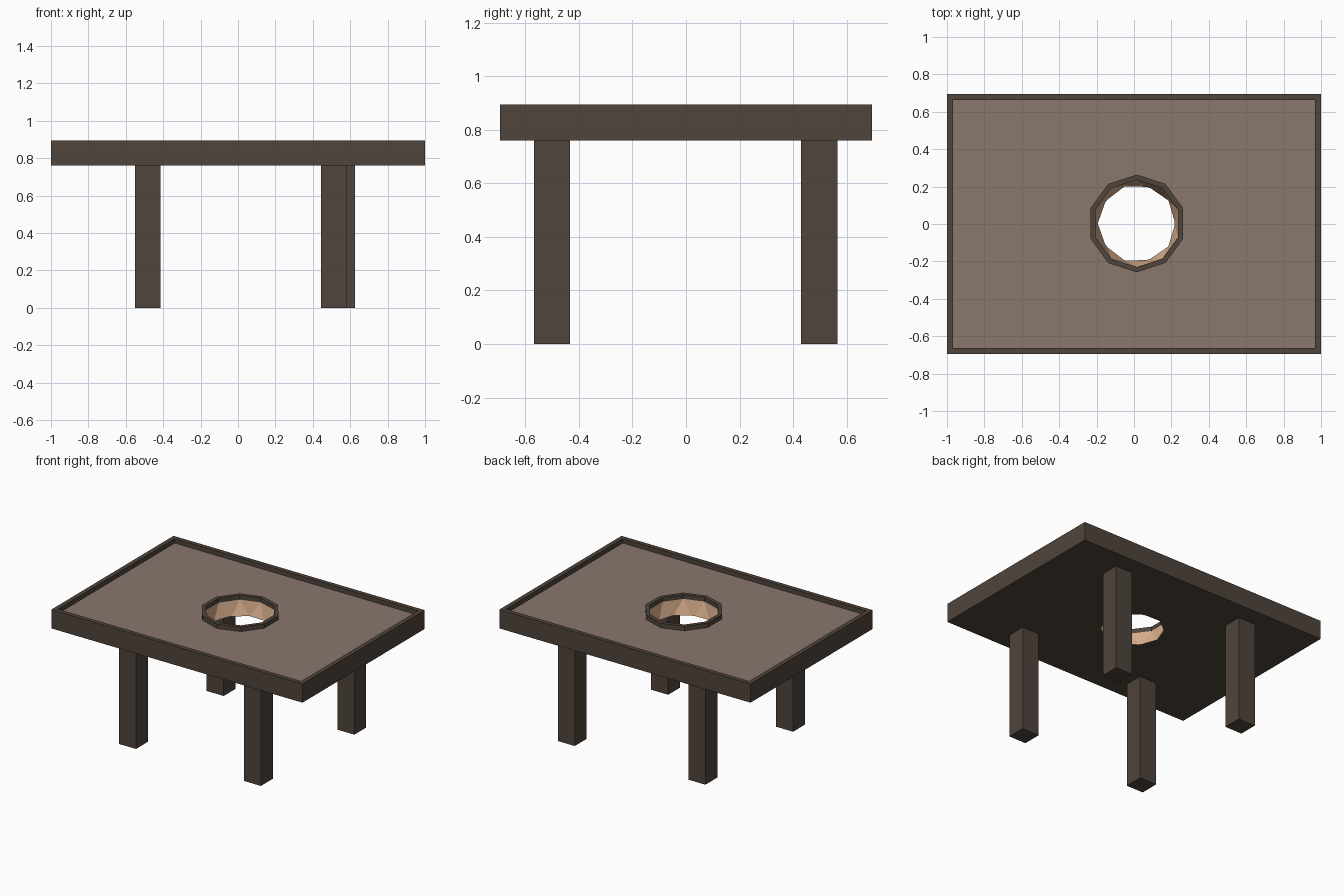
import bpy, bmesh, math

if "Cube" in bpy.data.objects:
    bpy.data.objects.remove(bpy.data.objects["Cube"])

HX, HY = 1.0, 0.695                      # half size of the top
Z_LOW, Z_PANEL, Z_TOP = 0.76, 0.863, 0.895
HOLE = (0.015, 0.003)                    # hole centre
R_HOLE, R_RING = 0.233, 0.261


def material(name, rgb):
    m = bpy.data.materials.new(name)
    m.diffuse_color = (*rgb, 1)
    m.use_nodes = True
    m.node_tree.nodes["Principled BSDF"].inputs["Base Color"].default_value = m.diffuse_color
    return m


dark = material("dark_wood", (0.080, 0.058, 0.045))
panel = material("panel_wood", (0.255, 0.186, 0.155))
tan = material("cut_wood", (0.68, 0.42, 0.26))


def finish(bm, name, *mats):
    bmesh.ops.recalc_face_normals(bm, faces=bm.faces[:])
    mesh = bpy.data.meshes.new(name)
    bm.to_mesh(mesh)
    bm.free()
    for m in mats:
        mesh.materials.append(m)
    ob = bpy.data.objects.new(name, mesh)
    bpy.context.collection.objects.link(ob)
    return ob


def box(bm, x0, x1, y0, y1, z0, z1):
    verts = bmesh.ops.create_cube(bm, size=1)["verts"]
    for v in verts:
        v.co.x = x1 if v.co.x > 0 else x0
        v.co.y = y1 if v.co.y > 0 else y0
        v.co.z = z1 if v.co.z > 0 else z0


# table top: slab with an inset, lowered panel
bm = bmesh.new()
box(bm, -HX, HX, -HY, HY, Z_LOW, Z_TOP)
bm.normal_update()
top = max(bm.faces, key=lambda f: f.calc_center_median().z)
bmesh.ops.inset_region(bm, faces=[top], thickness=0.045)
sides = bmesh.ops.extrude_discrete_faces(bm, faces=[top])["faces"]
for v in sides[0].verts:
    v.co.z = Z_PANEL
sides[0].material_index = 1
table_top = finish(bm, "table_top", dark, panel)

# round cutter whose faces become the pale hole wall
bm = bmesh.new()
bmesh.ops.create_icosphere(bm, subdivisions=2, radius=R_HOLE)
bmesh.ops.translate(bm, verts=bm.verts[:], vec=(*HOLE, Z_PANEL))
cutter = finish(bm, "hole_cutter", tan)
cutter.hide_render = True
cut = table_top.modifiers.new("hole", 'BOOLEAN')
cut.operation = 'DIFFERENCE'
cut.solver = 'EXACT'
cut.material_mode = 'TRANSFER'
cut.object = cutter
bpy.context.view_layer.objects.active = table_top
bpy.ops.object.modifier_apply(modifier=cut.name)
bpy.data.objects.remove(cutter)

# ten-sided raised ring around the hole
bm = bmesh.new()
profile = [(R_HOLE, Z_PANEL), (R_RING, Z_PANEL), (R_RING, Z_TOP), (R_HOLE, Z_TOP)]
loops = []
for i in range(10):
    a = math.radians(18 + 36 * i)
    loops.append([bm.verts.new((HOLE[0] + r * math.cos(a), HOLE[1] + r * math.sin(a), z))
                  for r, z in profile])
for i in range(10):
    p, q = loops[i], loops[(i + 1) % 10]
    for j in range(4):
        k = (j + 1) % 4
        bm.faces.new((p[j], p[k], q[k], q[j]))
finish(bm, "hole_ring", dark)

# legs
w = 0.0675
for name, x, y in (("front_left_leg", -0.4825, -0.5), ("front_right_leg", 0.5125, -0.5),
                   ("back_left_leg", -0.4825, 0.4975), ("back_right_leg", 0.5575, 0.4975)):
    bm = bmesh.new()
    box(bm, x - w, x + w, y - w, y + w, 0, Z_LOW)
    finish(bm, name, dark)
